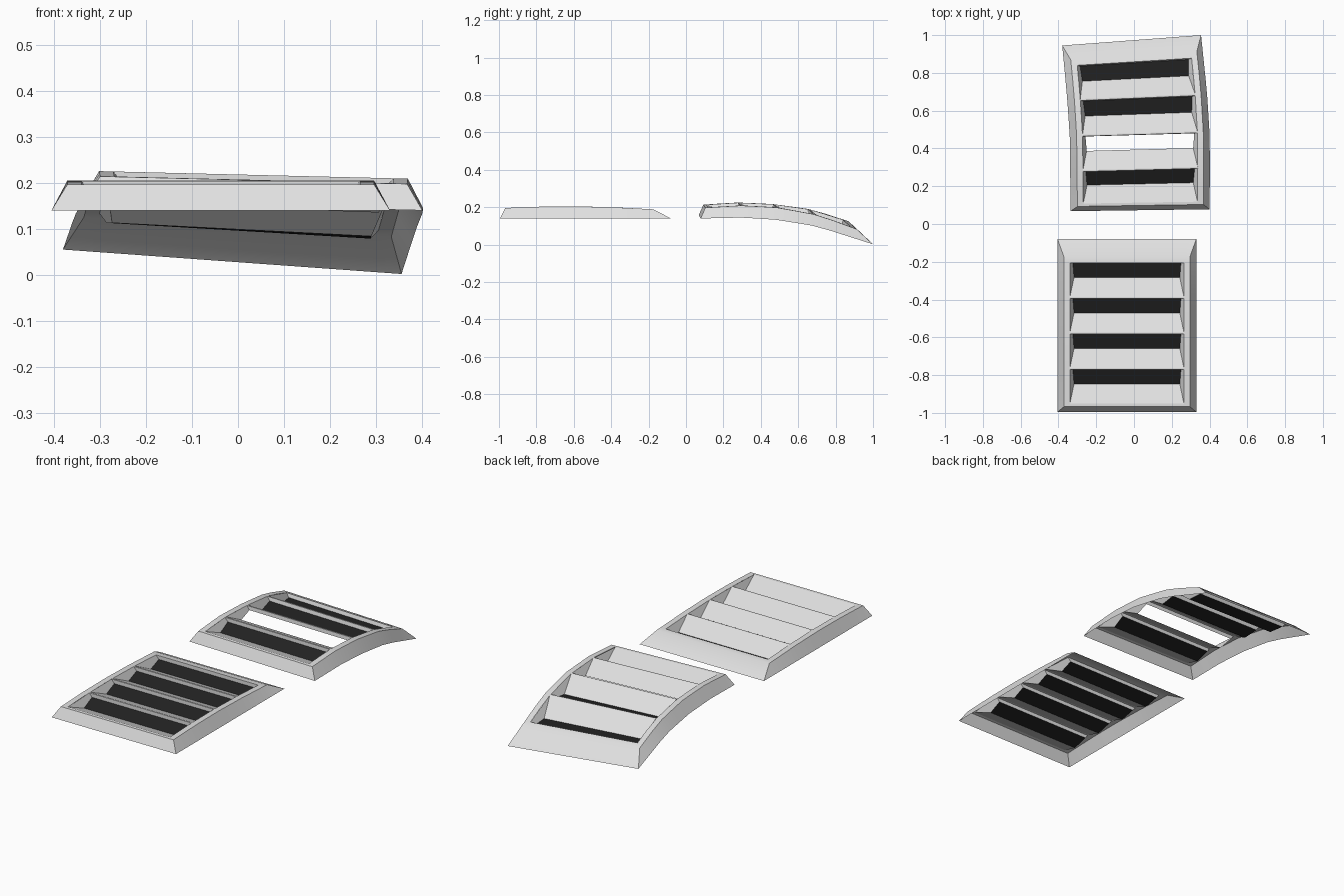
import bpy, bmesh
from mathutils import Vector

if "Cube" in bpy.data.objects:
    bpy.data.objects.remove(bpy.data.objects["Cube"])

def material(name, c):
    m = bpy.data.materials.new(name)
    m.diffuse_color = (c[0], c[1], c[2], 1)
    m.use_nodes = True
    m.node_tree.nodes["Principled BSDF"].inputs["Base Color"].default_value = m.diffuse_color
    return m

GREY = material("light_grey", (0.75, 0.75, 0.75))
DARK = material("dark_mesh", (0.016, 0.016, 0.016))

HALF, TOP, OPEN, DEEP = 0.3675, 0.333, 0.302, 0.28   # half widths
LENGTH, V0, V1 = 0.915, 0.036, 0.788                 # panel length, opening start / end
PITCH = (V1 - V0) / 4

def interp(pts, t):
    for (a, p), (b, q) in zip(pts, pts[1:]):
        if t <= b:
            break
    k = (t - a) / (b - a)
    return p + (q - p) * k

def crown(v):
    # height of the panel top above its base line
    return interp([(0.025, .056), (.2, .063), (.4, .065), (.6, .060), (.82, .049)], v)

# --- two placements: one flat, one bent over a curve ---
def flat(u, v, w):
    return Vector((u - 0.0375, v - 0.995, w + 0.14))

KNOTS = [0, .23, .42, .63, LENGTH]
LEFT = list(zip(KNOTS, map(Vector, [(-.335, .068, .158), (-.338, .28, .163), (-.34, .465, .153),
                                    (-.354, .67, .13), (-.38, .945, .055)])))
RIGHT = list(zip(KNOTS, map(Vector, [(.40, .078, .14), (.402, .30, .145), (.40, .485, .133),
                                     (.386, .70, .098), (.355, 1.0, .002)])))

def curved(u, v, w):
    s = u / (2 * HALF) + 0.5
    at = lambda t: interp(LEFT, t).lerp(interp(RIGHT, t), s)
    across = interp(RIGHT, v) - interp(LEFT, v)
    along = at(min(LENGTH, v + .12)) - at(max(0, v - .12))
    return at(v) + across.cross(along).normalized() * w

def build(name, place, faces, mat, smooth=False):
    bm = bmesh.new()
    for f in faces:
        bm.faces.new([bm.verts.new(place(*p)) for p in f])
    bmesh.ops.remove_doubles(bm, verts=bm.verts, dist=1e-5)
    bm.normal_update()
    for f in bm.faces:                       # all skins face upwards
        if f.normal.z < 0:
            f.normal_flip()
    me = bpy.data.meshes.new(name)
    bm.to_mesh(me)
    bm.free()
    me.materials.append(mat)
    ob = bpy.data.objects.new(name, me)
    bpy.context.collection.objects.link(ob)
    if smooth:
        bpy.ops.object.select_all(action='DESELECT')
        ob.select_set(True)
        bpy.context.view_layer.objects.active = ob
        bpy.ops.object.shade_smooth_by_angle(angle=0.7)
    return ob

def frame_faces():
    # grid of a hipped frame with the middle left open
    us = [-HALF, -TOP, -OPEN, OPEN, TOP, HALF]
    vs = [0, .028] + [V0 + PITCH * i / 2 for i in range(9)] + [.82, LENGTH]
    nr, nc = len(vs) - 1, len(us) - 1
    def pt(i, j):
        rim = i in (0, nr) or j in (0, nc)
        return (us[j], vs[i], 0 if rim else crown(vs[i]))
    faces = []
    for i in range(nr):
        for j in range(nc):
            if j == 2 and 2 <= i < nr - 2:
                continue
            q = [pt(i, j), pt(i, j + 1), pt(i + 1, j + 1), pt(i + 1, j)]
            if i in (0, nr - 1) and j in (0, nc - 1):
                k = 0 if (i == 0) == (j == 0) else 1     # split along the hip
                q = q[k:] + q[:k]
                faces += [[q[0], q[1], q[2]], [q[0], q[2], q[3]]]
            else:
                faces.append(q)
    return faces

def louvre_faces(i):
    a = V0 + PITCH * i
    b, low, end = a + .008, a + .112, a + PITCH
    ca, cl, ce = crown(a), crown(low) - .045, crown(end)
    faces = [
        [(-OPEN, a, ca), (OPEN, a, ca), (OPEN, b, ca), (-OPEN, b, ca)],                   # bar
        [(-OPEN, b, ca), (OPEN, b, ca), (DEEP, low, cl), (-DEEP, low, cl)],               # sloping slat
        [(-OPEN, end, ce), (OPEN, end, ce), (.286, end, ce - .02), (-.286, end, ce - .02)],  # lip
    ]
    for s in (-1, 1):                                                                     # side walls
        faces.append([(s * OPEN, b, ca), (s * OPEN, end, ce),
                      (s * .286, end, ce - .02), (s * DEEP, low, cl)])
    mesh = [[(-DEEP, low, cl), (DEEP, low, cl), (.286, end, ce - .02), (-.286, end, ce - .02)]]
    return faces, mesh

for label, place, missing in (("flat", flat, ()), ("curved", curved, (1,))):
    build(label + "_vent_frame", place, frame_faces(), GREY, True)
    for i in range(4):
        slat, mesh = louvre_faces(i)
        build(f"{label}_slat_{i + 1}", place, slat, GREY)
        if i not in missing:                 # one slot of the curved vent is open
            build(f"{label}_mesh_{i + 1}", place, mesh, DARK)
